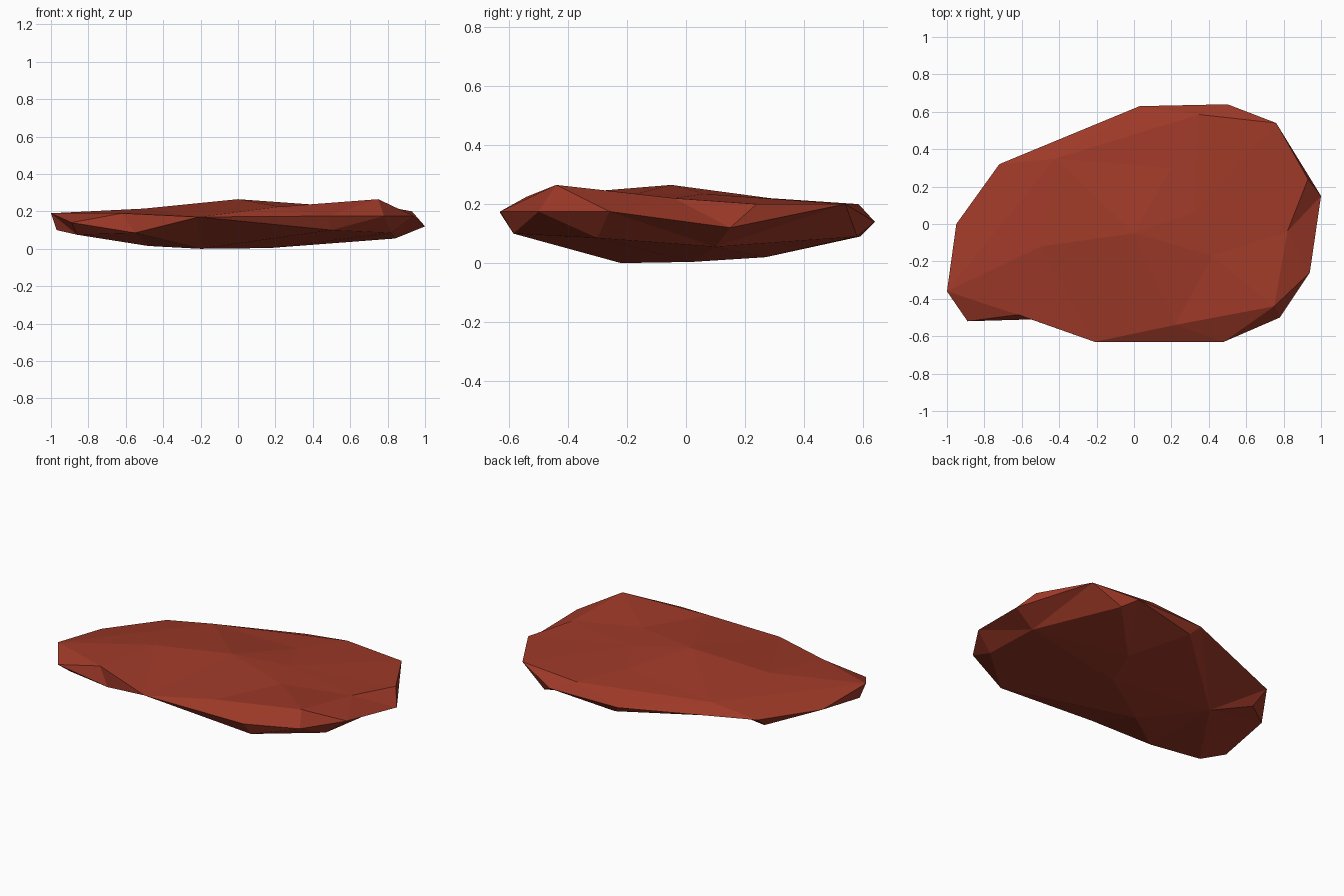
import bpy
from mathutils import Vector
from mathutils.geometry import delaunay_2d_cdt

if "Cube" in bpy.data.objects:
    bpy.data.objects.remove(bpy.data.objects["Cube"])

# Widest outline of the slab, clockwise seen from above
rim = [(-1, -.36, .19), (-.95, 0, .15), (-.72, .32, .145), (.03, .63, .14),
       (.5, .64, .14), (.76, .54, .2), (1, .15, .12), (.94, -.26, .175),
       (.78, -.5, .175), (.48, -.63, .175), (-.21, -.63, .17),
       (-.55, -.51, .085), (-.89, -.52, .14)]

# Chipped upper surface
top = [(-.62, -.485, .19), (.22, -.54, .225), (.75, -.44, .265),
       (.82, -.04, .22), (.93, .24, .2), (.35, .585, .2), (-.42, .35, .19),
       (-.5, -.12, .215), (0, -.05, .265), (.42, -.17, .235),
       (.2, .3, .218), (.32, .06, .235)]
# Crease chains on the upper surface: rim first, then top points
n = len(rim)
top_creases = [(0, n, 10, n + 1, n + 2, n + 3, n + 4, 5, n + 5, n + 6, 0),
               (0, n + 7, n + 8, n + 10), (n + 8, n + 9, n + 2),
               (n + 8, n + 11, n + 3)]

# Shallow underside
bottom = [(-.97, -.34, .1), (-.86, -.44, .075), (.5, -.585, .1),
          (.84, .1, .055), (.82, -.3, .085), (-.2, -.22, 0), (.17, .02, .004),
          (-.48, .1, .015), (.27, .27, .02), (.08, .59, .09),
          (.58, .58, .09), (-.7, .22, .07)]


def surface(inner, chains, upward):
    """Triangulate points inside the rim and orient the faces outward."""
    pts = rim + inner
    edges = [(i, (i + 1) % n) for i in range(n)]
    for c in chains:
        edges += list(zip(c, c[1:]))
    flat = [Vector(p[:2]) for p in pts]
    _, _, tris, origin, _, _ = delaunay_2d_cdt(flat, edges, [], 1, 1e-5)
    faces = []
    for t in tris:
        if not all(origin[i] for i in t):
            continue
        f = [origin[i][0] for i in t]
        a, b, c = (flat[i] for i in f)
        area = (b - a).cross(c - a)
        faces.append(f if (area > 0) == upward else f[::-1])
    return faces


# Join the two surfaces along their shared rim
upper = surface(top, top_creases, True)
lower = surface(bottom, [], False)
shift = len(top)
lower = [[i if i < n else i + shift for i in f] for f in lower]
mesh = bpy.data.meshes.new("flat_rock")
mesh.from_pydata(rim + top + bottom, [], upper + lower)
mesh.update()
rock = bpy.data.objects.new("flat_rock", mesh)
bpy.context.collection.objects.link(rock)

# Single rust red colour
mat = bpy.data.materials.new("rust_red")
mat.diffuse_color = (.34, .041, .021, 1)
mat.use_nodes = True
mat.node_tree.nodes["Principled BSDF"].inputs["Base Color"].default_value = mat.diffuse_color
mesh.materials.append(mat)
